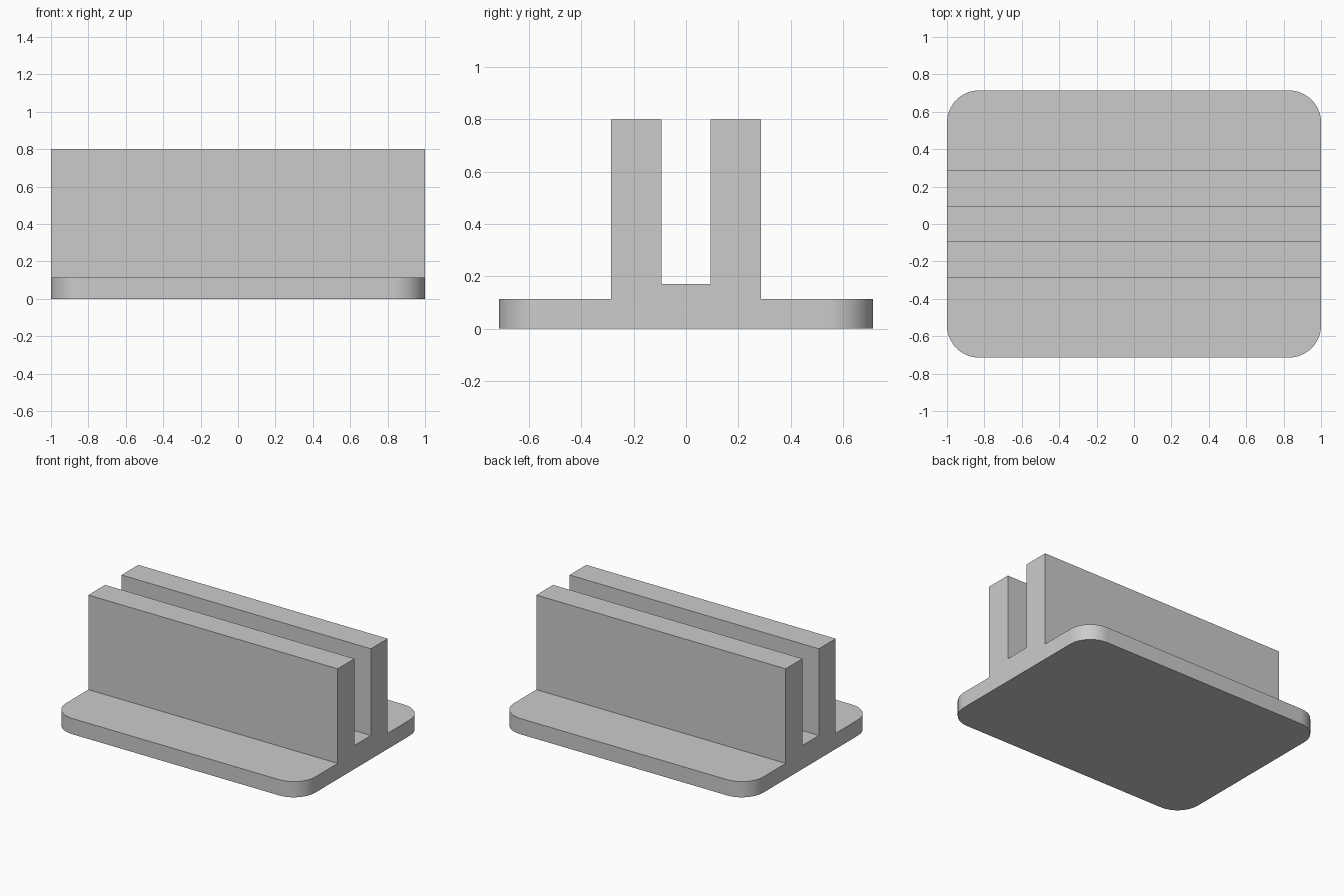
import bpy
import bmesh
from mathutils import Vector

cube = bpy.data.objects.get("Cube")
if cube:
    bpy.data.objects.remove(cube, do_unlink=True)

# Main dimensions
HALF_X, HALF_Y = 1.0, 0.714
BASE_TOP, SLOT_FLOOR, WALL_TOP = 0.114, 0.171, 0.8
WALL_IN, WALL_OUT = 0.094, 0.286
CORNER = 0.172

# Single grey material
grey = bpy.data.materials.new("light_grey")
grey.use_nodes = True
colour = (0.6, 0.6, 0.6, 1.0)
grey.diffuse_color = colour
grey.node_tree.nodes["Principled BSDF"].inputs["Base Color"].default_value = colour

# Cross-section in y and z: one half, mirrored to the other
half = [(HALF_Y, 0), (HALF_Y, BASE_TOP), (WALL_OUT, BASE_TOP),
        (WALL_OUT, WALL_TOP), (WALL_IN, WALL_TOP), (WALL_IN, SLOT_FLOOR)]
profile = half + [(-y, z) for y, z in reversed(half)]

# Extrude the section along the full length
bm = bmesh.new()
end = bm.faces.new([bm.verts.new((-HALF_X, y, z)) for y, z in profile])
swept = bmesh.ops.extrude_face_region(bm, geom=[end])
moved = [v for v in swept["geom"] if isinstance(v, bmesh.types.BMVert)]
bmesh.ops.translate(bm, verts=moved, vec=Vector((2 * HALF_X, 0, 0)))

# Round the four upright corners of the base plate
corners = [e for e in bm.edges
           if all(abs(v.co.y) > HALF_Y - 0.001 for v in e.verts)
           and abs(e.verts[0].co.z - e.verts[1].co.z) > 0.01]
bmesh.ops.bevel(bm, geom=corners, offset=CORNER, offset_type='OFFSET',
                segments=16, profile=0.5, affect='EDGES')
bmesh.ops.recalc_face_normals(bm, faces=bm.faces)

mesh = bpy.data.meshes.new("slotted_stand")
bm.to_mesh(mesh)
bm.free()
mesh.materials.append(grey)
stand = bpy.data.objects.new("slotted_stand", mesh)
bpy.context.collection.objects.link(stand)

# Smooth rounded corners, crisp flat faces
bpy.ops.object.select_all(action='DESELECT')
stand.select_set(True)
bpy.context.view_layer.objects.active = stand
bpy.ops.object.shade_smooth_by_angle(angle=0.5)
